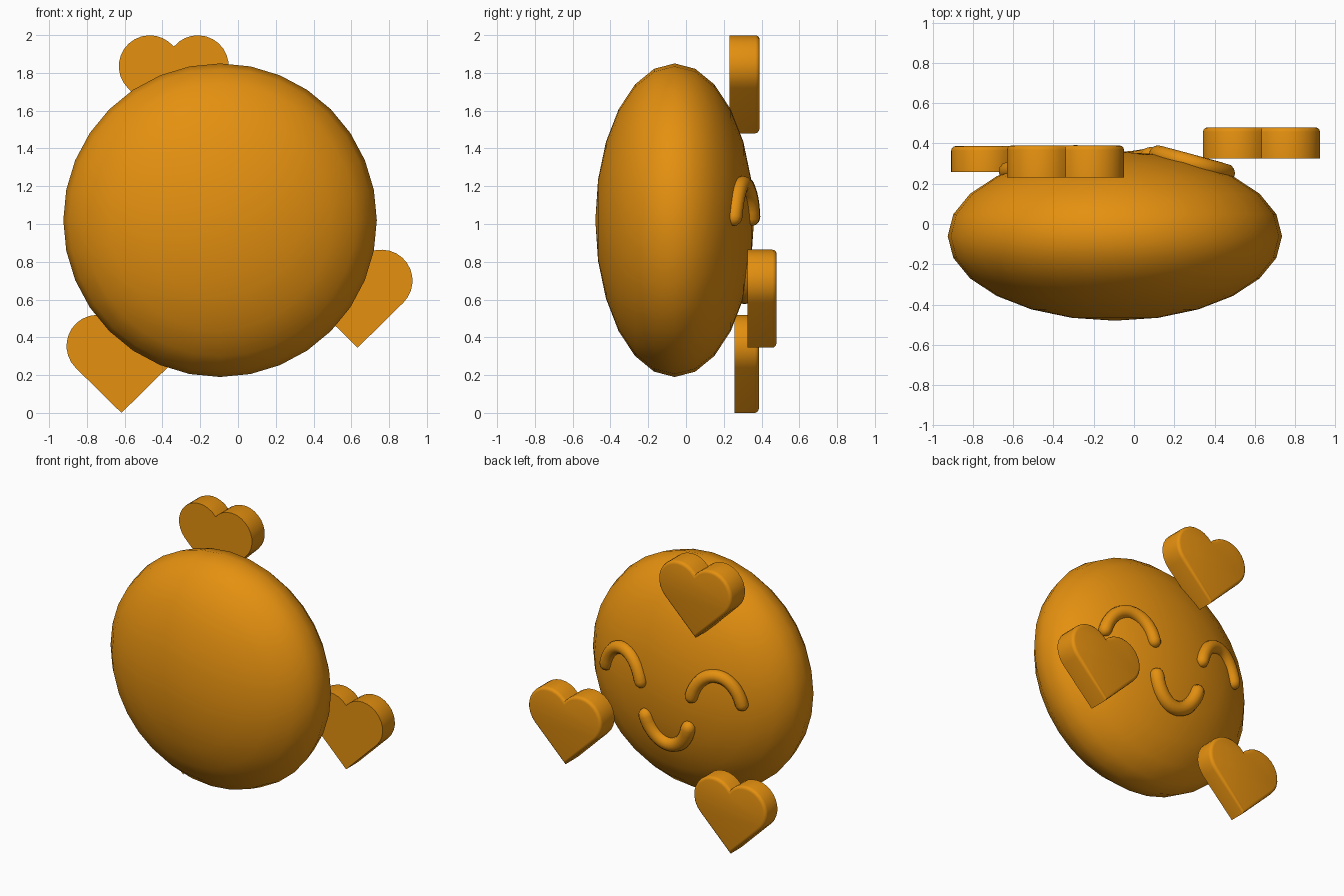
import bpy, bmesh, math
from mathutils import Matrix, Vector

if "Cube" in bpy.data.objects:
    bpy.data.objects.remove(bpy.data.objects["Cube"], do_unlink=True)

# One golden orange material for everything
gold = bpy.data.materials.new("golden_orange")
gold.use_nodes = True
COLOUR = (0.78, 0.28, 0.005, 1)
gold.diffuse_color = COLOUR
gold.node_tree.nodes["Principled BSDF"].inputs["Base Color"].default_value = COLOUR

CENTRE = Vector((-0.095, -0.06, 1.02))
RADIUS, DEPTH = 0.83, 0.42


def finish(bm, name, angle):
    bmesh.ops.recalc_face_normals(bm, faces=bm.faces)
    mesh = bpy.data.meshes.new(name)
    bm.to_mesh(mesh)
    bm.free()
    mesh.materials.append(gold)
    obj = bpy.data.objects.new(name, mesh)
    bpy.context.collection.objects.link(obj)
    bpy.ops.object.select_all(action="DESELECT")
    obj.select_set(True)
    bpy.context.view_layer.objects.active = obj
    bpy.ops.object.shade_smooth_by_angle(angle=math.radians(angle))
    return obj


# Flattened round head, poles along y
bm = bmesh.new()
bmesh.ops.create_uvsphere(bm, u_segments=32, v_segments=12, radius=1)
bmesh.ops.transform(bm, verts=bm.verts, matrix=Matrix.Translation(CENTRE)
                    @ Matrix.Diagonal((RADIUS, DEPTH, RADIUS, 1))
                    @ Matrix.Rotation(math.pi / 2, 4, "X"))
finish(bm, "head", 60)


# Hearts: two tangent lobes over a point, rounded on the face side
def heart(name, tip_x, tip_z, y_low, y_high):
    lobe_x, lobe_z, r, steps = 0.127, 0.355, 0.164, 14
    start, end = -math.pi / 4, math.acos(-lobe_x / r)
    arc = []
    for i in range(steps + 1):
        a = start + (end - start) * i / steps
        arc.append((lobe_x + r * math.cos(a), lobe_z + r * math.sin(a)))
    outline = [(0, 0)] + arc + [(-x, z) for x, z in reversed(arc[:-1])]
    bm = bmesh.new()
    base = bm.faces.new([bm.verts.new((tip_x + x, y_low, tip_z + z)) for x, z in outline])
    result = bmesh.ops.extrude_face_region(bm, geom=[base], use_keep_orig=True)
    top = [g for g in result["geom"] if isinstance(g, bmesh.types.BMVert)]
    bmesh.ops.translate(bm, verts=top, vec=(0, y_high - y_low, 0))
    rim = [g for g in result["geom"] if isinstance(g, bmesh.types.BMEdge)]
    bmesh.ops.bevel(bm, geom=rim, offset=0.022, segments=3, profile=0.5, affect="EDGES")
    finish(bm, name, 35)


heart("top_heart", -0.34, 1.48, 0.23, 0.39)
heart("lower_right_heart", -0.617, 0.0, 0.257, 0.387)
heart("left_heart", 0.633, 0.345, 0.325, 0.48)


# Eyes and mouth: round-ended tubes that follow the head surface
def tube_arc(name, mid_x, base_z, half_width, height, r):
    first, steps, sides = math.radians(18), 16, 12
    low = math.sin(first)
    path = []
    for i in range(steps + 1):
        a = first + (math.pi - 2 * first) * i / steps
        x = mid_x + half_width * math.cos(a) / math.cos(first)
        z = base_z + height * (math.sin(a) - low) / (1 - low)
        y = DEPTH * math.sqrt(1 - (x * x + z * z) / RADIUS ** 2)
        path.append(CENTRE + Vector((x, y, z)))

    # Rings along the path, with shrinking rings at both ends as caps
    caps = [math.radians(d) for d in (85, 60, 30)]
    t0 = (path[0] - path[1]).normalized()
    t1 = (path[-1] - path[-2]).normalized()
    rings = [(path[0] + t0 * r * math.sin(c), r * math.cos(c)) for c in caps]
    rings += [(p, r) for p in path]
    rings += [(path[-1] + t1 * r * math.sin(c), r * math.cos(c)) for c in reversed(caps)]

    bm = bmesh.new()
    loops = []
    for i, (p, size) in enumerate(rings):
        before, after = rings[max(i - 1, 0)][0], rings[min(i + 1, len(rings) - 1)][0]
        tangent = (after - before).normalized()
        side = tangent.cross(Vector((0, 1, 0))).normalized()
        up = side.cross(tangent)
        loops.append([bm.verts.new(p + size * (side * math.cos(k * math.tau / sides)
                                               + up * math.sin(k * math.tau / sides)))
                      for k in range(sides)])
    for a, b in zip(loops, loops[1:]):
        for k in range(sides):
            n = (k + 1) % sides
            bm.faces.new((a[k], a[n], b[n], b[k]))
    bm.faces.new(loops[0])
    bm.faces.new(loops[-1])
    finish(bm, name, 60)


FACE_X = 0.01
for name, sign in (("left_eye", 1), ("right_eye", -1)):
    tube_arc(name, FACE_X + sign * 0.373, 0.015, 0.17, 0.175, 0.045)
tube_arc("mouth", FACE_X, -0.225, 0.17, -0.17, 0.05)
